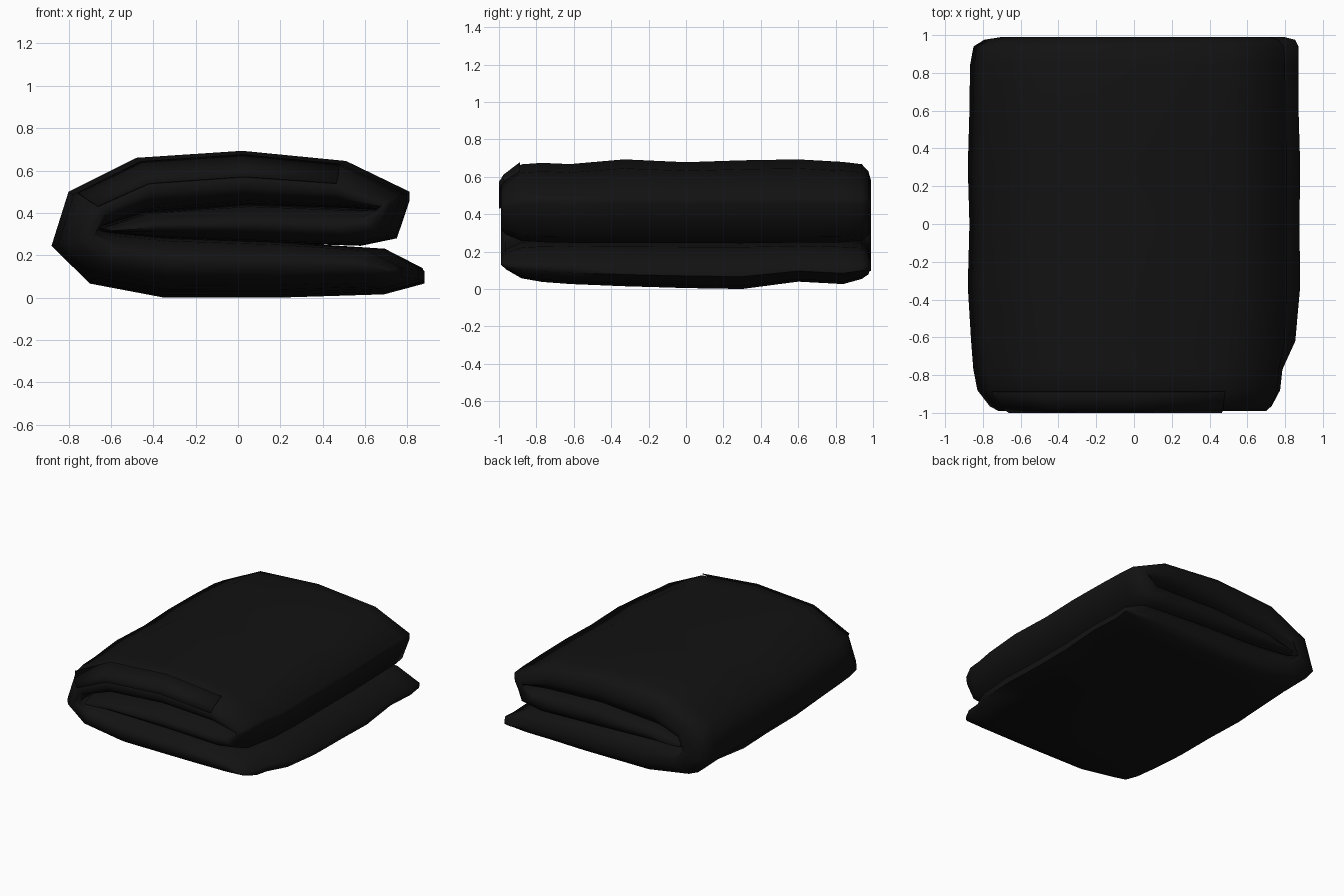
import bpy

if "Cube" in bpy.data.objects:
    bpy.data.objects.remove(bpy.data.objects["Cube"])

# Folded cloth cross-section: (outer x, outer z, inner x, inner z) along the sheet
RIBBON = [
    (0.88, 0.07, 0.88, 0.12), (0.69, 0.02, 0.70, 0.225), (0.20, 0.005, 0.20, 0.262),
    (-0.35, 0.005, -0.35, 0.284), (-0.70, 0.07, -0.62, 0.309), (-0.88, 0.245, -0.68, 0.325),
    (-0.80, 0.50, -0.64, 0.345), (-0.48, 0.66, -0.45, 0.408), (0.02, 0.693, 0.05, 0.447),
    (0.51, 0.645, 0.50, 0.432), (0.81, 0.50, 0.69, 0.42), (0.81, 0.46, 0.68, 0.415),
    (0.75, 0.28, 0.58, 0.422), (0.58, 0.245, 0.45, 0.43), (0.10, 0.26, 0.05, 0.445),
    (-0.40, 0.282, -0.45, 0.406), (-0.66, 0.31, -0.67, 0.328),
]
# Stations along y: (y, thickness factor, left scale, right scale, top lift,
# bottom lift, extra right scale of the bottom layer)
STATIONS = [
    (-0.99, 0.18, 0.90, 0.92, -0.04, 0.06, 0.86), (-0.965, 0.50, 0.92, 0.93, -0.035, 0.05, 0.89),
    (-0.88, 0.88, 0.955, 0.945, -0.012, 0.04, 0.93), (-0.77, 0.97, 0.97, 0.95, -0.015, 0.03, 0.94),
    (-0.62, 1.0, 0.98, 0.985, -0.025, 0.022, 0.985), (-0.33, 1.0, 1.0, 1.0, 0.0, 0.01, 1.0),
    (0.0, 1.0, 0.99, 0.995, -0.015, 0.0, 1.0), (0.30, 1.0, 1.0, 1.0, -0.005, -0.005, 1.0),
    (0.60, 1.0, 0.99, 0.99, 0.0, 0.035, 1.0), (0.84, 0.97, 0.99, 0.99, -0.01, 0.018, 1.0),
    (0.94, 0.87, 0.98, 0.99, -0.01, 0.035, 1.0), (0.975, 0.55, 0.95, 0.98, -0.01, 0.02, 0.99),
    (0.99, 0.18, 0.88, 0.94, -0.02, 0.01, 0.96),
]


def place(row, station, side):
    """Point of the ribbon at a station; side 1 = outer, -1 = inner."""
    ox, oz, ix, iz = row
    y, f, left, right, top, bottom, trim = station
    cx, cz = (ox + ix) / 2, (oz + iz) / 2
    x = cx + side * f * (ox - ix) / 2
    z = cz + side * f * (oz - iz) / 2
    x *= right if x > 0 else left
    if cz < 0.2 and x > 0.3:
        x *= trim
    z += top * max(0, (z - 0.3) / 0.39) + bottom * max(0, (0.27 - z) / 0.27)
    return (x, y, z)


def make(name, verts, faces, mat):
    mesh = bpy.data.meshes.new(name)
    mesh.from_pydata(verts, [], faces)
    mesh.materials.append(mat)
    obj = bpy.data.objects.new(name, mesh)
    bpy.context.collection.objects.link(obj)
    bpy.ops.object.select_all(action='DESELECT')
    obj.select_set(True)
    bpy.context.view_layer.objects.active = obj
    bpy.ops.object.mode_set(mode='EDIT')
    bpy.ops.mesh.select_all(action='SELECT')
    bpy.ops.mesh.normals_make_consistent(inside=False)
    bpy.ops.object.mode_set(mode='OBJECT')
    bpy.ops.object.shade_smooth_by_angle(angle=1.3)
    return obj


black = bpy.data.materials.new("black_cloth")
black.diffuse_color = (0.006, 0.006, 0.006, 1)
black.use_nodes = True
black.node_tree.nodes["Principled BSDF"].inputs["Base Color"].default_value = black.diffuse_color

# Main folded cloth, a closed loop lofted through the stations
n = len(RIBBON)
loop = 2 * n
verts = []
for s in STATIONS:
    verts += [place(r, s, 1) for r in RIBBON]
    verts += [place(r, s, -1) for r in reversed(RIBBON)]
faces = []
for k in range(len(STATIONS) - 1):
    for i in range(loop):
        j = (i + 1) % loop
        a, b = k * loop, (k + 1) * loop
        faces.append((a + i, a + j, b + j, b + i))
# Narrow end strips close the ribbon edges
for base in (0, (len(STATIONS) - 1) * loop):
    for i in range(n - 1):
        faces.append((base + i, base + i + 1, base + loop - 2 - i, base + loop - 1 - i))
make("folded_cloth", verts, faces, black)

# Thin hem tab lying over the front edge of the top layer
hem_verts = []
for station in STATIONS[:3]:
    for row in RIBBON[6:10]:
        x, y, z = place(row, station, 1)
        hem_verts.append((x, y - 0.008, z + 0.008))
hem_faces = [(r * 4 + c, r * 4 + c + 1, r * 4 + c + 5, r * 4 + c + 4)
             for r in range(2) for c in range(3)]
hem = make("front_hem", hem_verts, hem_faces, black)
solid = hem.modifiers.new("thickness", 'SOLIDIFY')
solid.thickness = 0.006
solid.offset = 0
